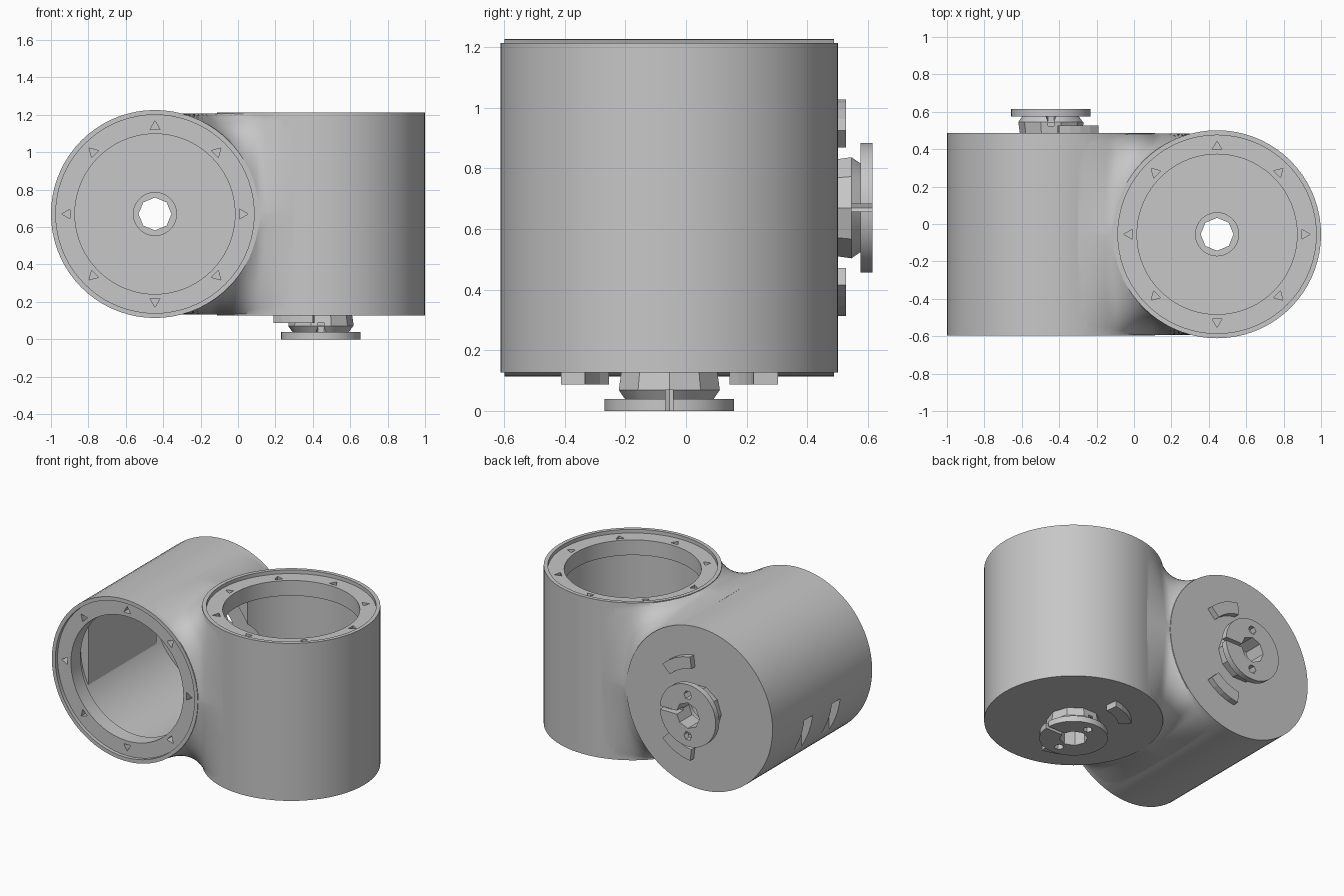
import bpy, bmesh
from math import sin, cos, pi, radians, sqrt
from mathutils import Matrix, Vector

cube = bpy.data.objects.get("Cube")
if cube:
    bpy.data.objects.remove(cube, do_unlink=True)

grey = bpy.data.materials.new("plain grey")
grey.use_nodes = True
grey.diffuse_color = (0.57, 0.57, 0.57, 1)
grey.node_tree.nodes["Principled BSDF"].inputs["Base Color"].default_value = grey.diffuse_color

R, OFF, YC, ZC, H = 0.556, 0.444, -0.055, 0.67, 0.542

# Frames: local +z is the open end, local -z is the hub end
UPRIGHT = Matrix.Translation((OFF, YC, ZC))
LYING = Matrix.Translation((-OFF, YC, ZC)) @ Matrix(
    ((-1, 0, 0, 0), (0, 0, -1, 0), (0, -1, 0, 0), (0, 0, 0, 1)))


def make(name, bm, frame=Matrix()):
    bmesh.ops.transform(bm, matrix=frame, verts=bm.verts)
    bmesh.ops.recalc_face_normals(bm, faces=bm.faces)
    mesh = bpy.data.meshes.new(name)
    bm.to_mesh(mesh)
    bm.free()
    mesh.materials.append(grey)
    obj = bpy.data.objects.new(name, mesh)
    bpy.context.collection.objects.link(obj)
    return obj


def loft(bm, rings):
    """Closed solid through a list of point rings."""
    rows = [[bm.verts.new(p) for p in ring] for ring in rings]
    n = len(rows[0])
    for a, b in zip(rows, rows[1:]):
        for i in range(n):
            j = (i + 1) % n
            bm.faces.new((a[i], a[j], b[j], b[i]))
    bm.faces.new(rows[0][::-1])
    bm.faces.new(rows[-1])


def circle(r, z, n, x=0, y=0, turn=0):
    return [(x + r * cos(turn + 2 * pi * i / n), y + r * sin(turn + 2 * pi * i / n), z)
            for i in range(n)]


def lathe(profile, n=72):
    bm = bmesh.new()
    loft(bm, [circle(r, z, n) for r, z in profile])
    return bm


def box(lo, hi):
    bm = bmesh.new()
    loft(bm, [[(lo[0], lo[1], z), (hi[0], lo[1], z), (hi[0], hi[1], z), (lo[0], hi[1], z)]
              for z in (lo[2], hi[2])])
    return bm


def boolean(obj, other, op):
    mod = obj.modifiers.new("cut", 'BOOLEAN')
    mod.object, mod.operation, mod.solver = other, op, 'EXACT'
    bpy.context.view_layer.objects.active = obj
    bpy.ops.object.modifier_apply(modifier=mod.name)
    bpy.data.objects.remove(other, do_unlink=True)


def smooth(obj):
    bpy.ops.object.select_all(action='DESELECT')
    obj.select_set(True)
    bpy.context.view_layer.objects.active = obj
    bpy.ops.object.shade_smooth_by_angle(angle=radians(32))


# Saddle-shaped blend between the two barrels, lofted along x
def blend_ring(x):
    e = H - 0.004
    half = lambda d: min(max(sqrt(max(R * R - d * d, 0)) - 0.004, 0.012), e)
    lying, upright = half(x + OFF), half(x - OFF)
    start, end = Vector((e, lying)), Vector((upright, e))
    ctrl = Vector((upright, lying)).lerp((start + end) / 2, 1.25)
    arc = [start * (1 - t) ** 2 + ctrl * 2 * t * (1 - t) + end * t * t
           for t in (i / 10 for i in range(11))]
    quads = ((1, 1, 1), (-1, 1, -1), (-1, -1, 1), (1, -1, -1))
    return [(x, YC + sy * p.x, ZC + sz * p.y)
            for sy, sz, step in quads for p in arc[::step]]


body = make("joint_body", lathe([(R, -H), (R, H)]), UPRIGHT)
boolean(body, make("barrel", lathe([(R, -H), (R, H)]), LYING), 'UNION')
bm = bmesh.new()
loft(bm, [blend_ring(-0.3 + 0.6 * i / 24) for i in range(25)])
boolean(body, make("blend", bm), 'UNION')

# Bores with recessed rims, inner lips, shaft holes and screw holes
for frame in (UPRIGHT, LYING):
    bore = lathe([(0.115, -0.8), (0.115, -0.47), (0.488, -0.47), (0.488, H - 0.13),
                  (0.428, H - 0.13), (0.428, H - 0.025), (0.53, H - 0.025), (0.53, H + 0.1)])
    boolean(body, make("bore_cutter", bore, frame), 'DIFFERENCE')
    holes = bmesh.new()
    for i in range(8):
        a = i * pi / 4
        loft(holes, [circle(0.03, z, 3, 0.468 * cos(a), 0.468 * sin(a), a)
                     for z in (H - 0.09, H + 0.05)])
    boolean(body, make("screw_hole_cutter", holes, frame), 'DIFFERENCE')

# Passage between bores, flat inner wall pad and two blind side slots
boolean(body, make("passage_cutter", box((-0.2, -0.22, 0.4), (0.2, 0.12, 1.06))), 'DIFFERENCE')
boolean(body, make("wall_pad", box((-0.94, -0.38, 0.44), (-0.873, 0.36, 0.9))), 'UNION')
for y in (0.09, -0.21):
    boolean(body, make("slot_cutter", box((-1.1, y - 0.045, 0.33), (-0.91, y + 0.045, 0.6))),
            'DIFFERENCE')
smooth(body)

# Hubs with clamp slot and screw holes, plus the arc-shaped stop pads
for label, frame, side in (("bottom", UPRIGHT, 1), ("back", LYING, -1)):
    hub = make(label + "_hub", lathe([(0.165, -H + 0.01), (0.175, -0.6), (0.15, -0.635)], 10), frame)
    boolean(hub, make("flange", lathe([(0.213, -0.67), (0.213, -0.63)], 40), frame), 'UNION')
    boolean(hub, make("shaft_cutter", lathe([(0.088, -0.8), (0.088, -0.4)], 8), frame), 'DIFFERENCE')
    xs = sorted((0.05 * side, 0.3 * side))
    slot = box((xs[0], -0.012, -0.7), (xs[1], 0.012, -0.6))
    boolean(hub, make("slot_cutter", slot, frame), 'DIFFERENCE')
    screws = bmesh.new()
    for y in (-0.14, 0.14):
        loft(screws, [circle(0.03, z, 6, 0, y) for z in (-0.7, -0.58)])
    boolean(hub, make("screw_cutter", screws, frame), 'DIFFERENCE')
    smooth(hub)

    for s, end in ((1, "first"), (-1, "second")):
        angles = [radians(45 + 38 * i / 4) for i in range(5)]
        outline = ([(-0.36 * cos(a), s * 0.36 * sin(a)) for a in angles] +
                   [(-0.28 * cos(a), s * 0.28 * sin(a)) for a in angles[::-1]])
        bm = bmesh.new()
        loft(bm, [[(x, y, z) for x, y in outline] for z in (-H - 0.04, -H + 0.01)])
        make(f"{label}_{end}_pad", bm, frame)
